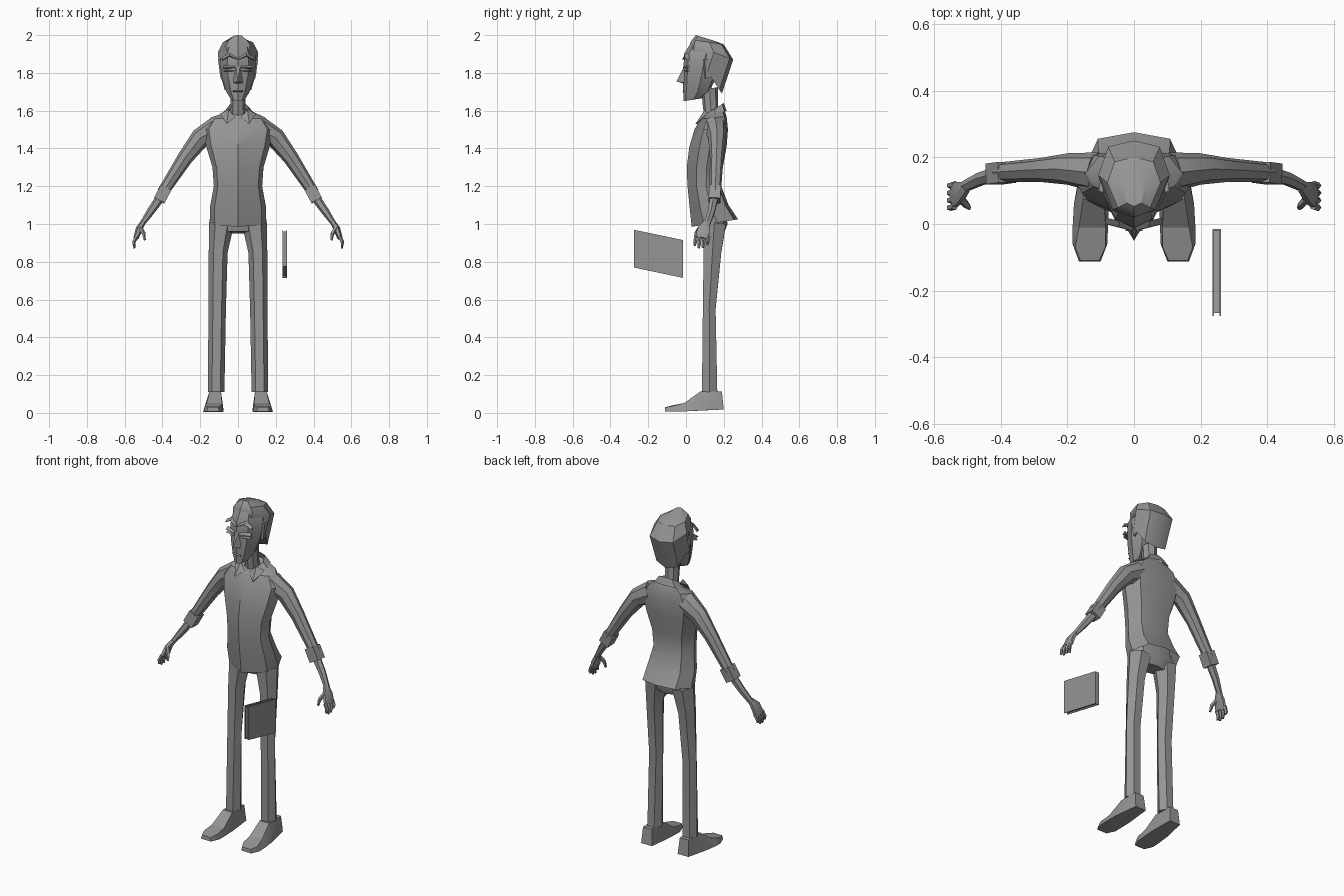
import bpy, bmesh, math
from mathutils import Vector

cube = bpy.data.objects.get("Cube")
if cube:
    bpy.data.objects.remove(cube, do_unlink=True)

grey = bpy.data.materials.new("plain_grey")
grey.use_nodes = True
tone = (0.3, 0.3, 0.3, 1)
grey.diffuse_color = tone
grey.node_tree.nodes["Principled BSDF"].inputs["Base Color"].default_value = tone
parts = []


def finish(name, bm):
    bmesh.ops.recalc_face_normals(bm, faces=bm.faces[:])
    mesh = bpy.data.meshes.new(name)
    bm.to_mesh(mesh)
    bm.free()
    mesh.materials.append(grey)
    obj = bpy.data.objects.new(name, mesh)
    bpy.context.collection.objects.link(obj)
    parts.append(obj)
    return obj


def loft(name, rings, bottom=True, top=True):
    """Skin a stack of closed rings with equal point counts."""
    bm = bmesh.new()
    loops = [[bm.verts.new(p) for p in ring] for ring in rings]
    n = len(loops[0])
    for low, high in zip(loops, loops[1:]):
        for i in range(n):
            j = (i + 1) % n
            bm.faces.new((low[i], low[j], high[j], high[i]))
    if bottom:
        bm.faces.new(loops[0][::-1])
    if top:
        bm.faces.new(loops[-1])
    return finish(name, bm)


def shell(name, rows, corner, bottom=True, top=True):
    """Symmetric tilted sections; a row is front z, back z, front y, back y, half width."""
    cx, cy = corner
    half = [(0, 0), (cx, cy), (1, .55), (.72, .92), (0, 1)]
    outline = half + [(-x, y) for x, y in half[-2:0:-1]]
    rings = [[(x * w, yf + y * (yb - yf), zf + y * (zb - zf)) for x, y in outline]
             for zf, zb, yf, yb, w in rows]
    return loft(name, rings, bottom, top)


def tube(name, path, sides=6, side=1, **caps):
    """Tapered limb; a path point is x, y, z, sideways radius, depth radius."""
    mids = [Vector((p[0] * side, p[1], p[2])) for p in path]
    rings = []
    for i, mid in enumerate(mids):
        t = (mids[min(i + 1, len(mids) - 1)] - mids[max(i - 1, 0)]).normalized()
        u = Vector((0, 1, 0))
        u = (u - t * u.dot(t)).normalized()
        v = t.cross(u)
        a, b = path[i][3:]
        angles = [math.tau * k / sides + (math.pi / 4 if sides == 4 else 0) for k in range(sides)]
        rings.append([mid + v * a * math.cos(q) + u * b * math.sin(q) for q in angles])
    return loft(name, rings, **caps)


def hull(name, points, side=1):
    bm = bmesh.new()
    for x, y, z in points:
        bm.verts.new((x * side, y, z))
    result = bmesh.ops.convex_hull(bm, input=bm.verts[:])
    loose = [v for v in bm.verts if not v.link_faces]
    bmesh.ops.delete(bm, geom=loose, context='VERTS')
    return finish(name, bm)


# Shirt, open at the hem
shell("shirt", [
    (.985, 1.025, .03, .275, .15),
    (1.08, 1.1, .02, .225, .148),
    (1.2, 1.2, .008, .187, .128),
    (1.3, 1.3, .004, .195, .135),
    (1.41, 1.41, .018, .215, .168),
    (1.5, 1.5, .045, .222, .185),
    (1.555, 1.57, .075, .215, .145),
    (1.56, 1.61, .09, .2, .075)], (.84, .27), bottom=False)

# Collar and neck
shell("collar", [
    (1.54, 1.6, .075, .215, .1),
    (1.575, 1.64, .095, .2, .058)], (.6, .15), bottom=False, top=False)
tube("neck", [(0, .145, 1.54, .045, .042), (0, .13, 1.62, .038, .04),
              (0, .125, 1.72, .042, .045)], 8)

# Trouser seat
tube("trouser_seat", [(0, .145, .955, .1, .055), (0, .15, 1.0, .14, .07),
                      (0, .145, 1.1, .125, .06)], 8)

# Head, hair and nose
shell("head", [
    (1.65, 1.665, -.012, .08, .036),
    (1.7, 1.7, -.015, .125, .062),
    (1.78, 1.78, -.015, .16, .086),
    (1.85, 1.85, -.012, .18, .095),
    (1.9, 1.9, -.011, .2, .092),
    (1.965, 1.95, .03, .18, .07)], (.6, .12))
shell("hair", [
    (1.945, 1.69, .022, .19, .098),
    (1.955, 1.87, .02, .25, .107),
    (1.975, 1.95, .032, .2, .08),
    (2.0, 1.965, .052, .165, .035)], (.6, .1))
hull("nose", [(0, -.05, 1.755), (.026, -.008, 1.748), (-.026, -.008, 1.748),
              (.011, -.01, 1.835), (-.011, -.01, 1.835), (0, -.008, 1.742)])
hull("mouth", [(x, y, z) for x in (-.026, .026)
               for y, z in ((-.01, 1.708), (-.021, 1.704), (-.01, 1.698))])


def strip(name, line, thick, out, side):
    """Wedge-shaped ridge following the face."""
    def section(x, z):
        y = -.014 + .25 * x
        return [(x * side, y + .012, z + thick), (x * side, y - out, z),
                (x * side, y + .012, z - thick * .4)]
    loft(name, [section(x, z) for x, z in line])


for side, label in ((1, "left"), (-1, "right")):
    # Face details
    strip(label + "_eyebrow", [(.004, 1.872), (.045, 1.892), (.086, 1.868)], .014, .007, side)
    strip(label + "_upper_eyelid", [(.016, 1.828), (.08, 1.828)], .012, .008, side)
    strip(label + "_lower_eyelid", [(.016, 1.81), (.078, 1.81)], .006, .005, side)
    hull(label + "_ear", [(x, y, z) for x, y, z in (
        (.08, .085, 1.87), (.106, .1, 1.87), (.1, .14, 1.87),
        (.075, .1, 1.77), (.092, .105, 1.77), (.088, .135, 1.78))], side)

    # Collar point
    hull(label + "_collar_point", [
        (.05, .1, 1.605), (.015, .085, 1.565), (.06, .05, 1.53),
        (.095, .115, 1.585), (.06, .062, 1.53)], side)

    # Sleeve, rolled cuff and forearm
    tube(label + "_sleeve", [
        (.11, .155, 1.505, .066, .06), (.2, .165, 1.455, .053, .047),
        (.28, .162, 1.35, .041, .036), (.4, .155, 1.165, .03, .03)], 8, side)
    tube(label + "_cuff", [(.38, .155, 1.193, .044, .044),
                           (.417, .15, 1.125, .044, .044)], 4, side)
    tube(label + "_forearm", [(.4, .152, 1.155, .025, .025), (.46, .135, 1.07, .021, .021),
                              (.508, .112, 1.0, .014, .018)], 6, side)

    # Hand with fingers and thumb
    tube(label + "_palm", [(.502, .112, 1.01, .014, .018), (.523, .095, .975, .018, .036),
                           (.54, .085, .925, .014, .042)], 6, side)
    for i, tip in enumerate((.885, .872, .874, .89)):
        y = .053 + .022 * i
        tube(label + "_finger", [(.537, y, .935, .011, .011), (.552, y - .004, .905, .01, .01),
                                 (.549, y - .008, tip, .006, .007)], 5, side)
    tube(label + "_thumb", [(.518, .075, .98, .013, .013), (.5, .055, .95, .011, .011),
                            (.494, .048, .915, .006, .007)], 5, side)

    # Trouser leg
    tube(label + "_trouser_leg", [
        (.116, .125, .11, .044, .047), (.11, .123, .55, .046, .039),
        (.105, .14, .85, .05, .054), (.088, .15, 1.0, .066, .07)], 6, side)

    # Shoe as a sole and heel block with a low toe
    hull(label + "_shoe_heel", [
        (.085, .2, .018), (.155, .2, .018), (.076, .06, .012), (.18, .06, .012),
        (.078, -.01, .008), (.184, -.01, .008), (.085, -.01, .052), (.165, -.01, .052),
        (.09, .075, .112), (.152, .075, .112), (.092, .19, .112), (.15, .19, .112)], side)
    hull(label + "_shoe_toe", [
        (.078, -.01, .008), (.184, -.01, .008), (.085, -.01, .052), (.165, -.01, .052),
        (.08, -.06, .006), (.184, -.06, .006), (.086, -.07, .04), (.176, -.07, .036),
        (.1, -.112, .008), (.165, -.112, .008), (.104, -.11, .03), (.16, -.11, .03)], side)


# Floating book: two covers, a spine and inset pages, sheared along its length
def slab(name, x0, x1, y0, y1, low, high):
    hull(name, [(x, y, z - .21 * (y + .145)) for x in (x0, x1)
                for y in (y0, y1) for z in (low, high)])


for name, x in (("left_book_cover", .256), ("right_book_cover", .235)):
    slab(name, x, x + .004, -.275, -.015, .742, .942)
slab("book_spine", .235, .26, -.02, -.015, .742, .942)
slab("book_pages", .239, .256, -.267, -.02, .75, .934)

# Soft shading with sharp creases
bpy.ops.object.select_all(action='DESELECT')
for obj in parts:
    obj.select_set(True)
bpy.context.view_layer.objects.active = parts[0]
bpy.ops.object.shade_smooth_by_angle(angle=math.radians(32))
